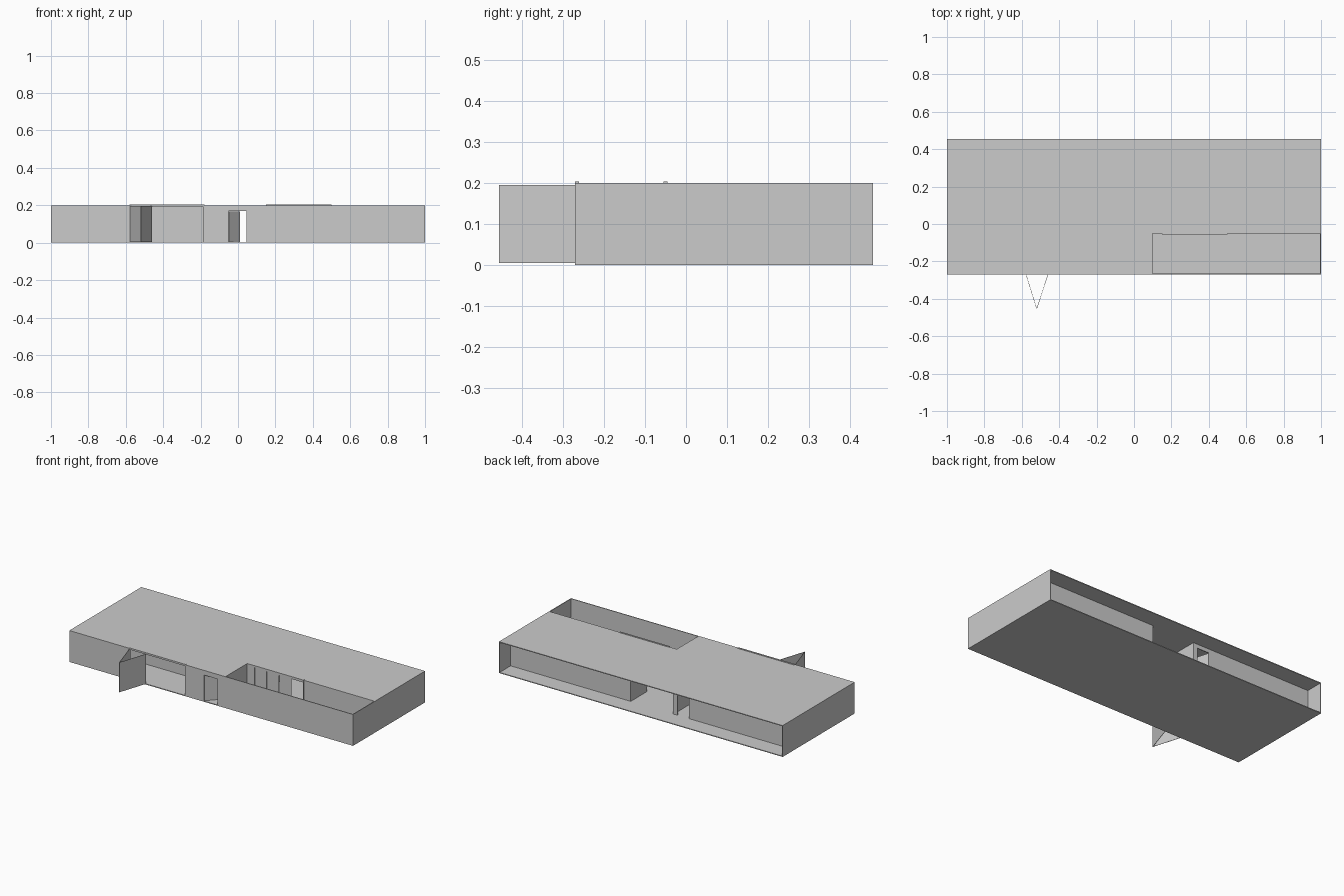
import bpy
import bmesh
import math
from mathutils import Matrix, Vector

default = bpy.data.objects.get("Cube")
if default:
    bpy.data.objects.remove(default)

# One plain colour for the whole building
grey = bpy.data.materials.new("plain grey")
grey.use_nodes = True
colour = (0.6, 0.6, 0.6, 1)
grey.diffuse_color = colour
grey.node_tree.nodes["Principled BSDF"].inputs["Base Color"].default_value = colour

T = 0.005            # thickness of walls and slabs
TOP = 0.2            # roof height
FRONT, BACK = -0.27, 0.455
INNER, RECESS = -0.05, 0.34
YARD = 0.1           # courtyard starts here and runs to the left end


def add_boxes(name, boxes):
    """One object from boxes given as (low corner, high corner)."""
    bm = bmesh.new()
    for low, high in boxes:
        low, high = Vector(low), Vector(high)
        size = high - low
        m = Matrix.Translation((low + high) / 2) @ Matrix.Diagonal((*size, 1))
        bmesh.ops.create_cube(bm, size=1, matrix=m)
    mesh = bpy.data.meshes.new(name)
    bm.to_mesh(mesh)
    bm.free()
    mesh.materials.append(grey)
    ob = bpy.data.objects.new(name, mesh)
    bpy.context.collection.objects.link(ob)
    return ob


def wall(name, along, at, start, end, openings=()):
    """Straight wall from floor to ceiling, with (start, end, head) openings."""
    spans, cursor = [], start
    for a, b, head in openings:
        spans.append((cursor, a, T))
        if head < TOP - T:
            spans.append((a, b, head))
        cursor = b
    spans.append((cursor, end, T))
    boxes = []
    for a, b, z in spans:
        if along == "x":
            boxes.append(((a, at, z), (b, at + T, TOP - T)))
        else:
            boxes.append(((at, a, z), (at + T, b, TOP - T)))
    return add_boxes(name, boxes)


def leaf(name, start, end, low, high):
    """Thin upright door leaf between two plan points."""
    start, end = Vector(start), Vector(end)
    d = end - start
    ob = add_boxes(name, [((0, -0.001, low), (d.length, 0.001, high))])
    ob.location = (start.x, start.y, 0)
    ob.rotation_euler.z = math.atan2(d.y, d.x)
    return ob


# Slabs: full floor, roof with the courtyard left open
add_boxes("floor", [((-1, FRONT, 0), (1, BACK, T))])
add_boxes("roof", [
    ((-1, INNER, TOP - T), (1, BACK, TOP)),
    ((-1, FRONT, TOP - T), (YARD, INNER, TOP)),
])

# Outer walls
wall("front_wall", "x", FRONT, -1, 1,
     [(-0.58, -0.18, TOP), (-0.05, 0.045, 0.17)])
wall("left_end_wall", "y", 1 - T, FRONT, BACK)
wall("right_end_wall", "y", -1, FRONT, BACK)
add_boxes("courtyard_wall_caps", [
    ((YARD, FRONT, TOP - T), (1, FRONT + T, TOP)),
    ((1 - T, FRONT, TOP - T), (1, INNER, TOP)),
])

# Walls set back behind the rear porches
wall("rear_wall_left", "x", RECESS, 0.148, 1 - T)
wall("rear_wall_right", "x", RECESS, -1 + T, -0.15, [(-0.262, -0.18, 0.17)])

# Inner walls
wall("courtyard_side_wall", "y", YARD - T, FRONT + T, INNER)
wall("courtyard_back_wall", "x", INNER, YARD, 1 - T, [(0.15, 0.5, 0.185)])
wall("inner_wall_right", "x", INNER, -1 + T, -0.155)
wall("hall_wall_left", "y", 0.148, 0.18, RECESS)
wall("hall_wall_right", "y", -0.155, FRONT + T, RECESS, [(0.08, 0.15, 0.17)])

# Folding door standing out from the front opening
leaf("folding_leaf_outer", (-0.577, FRONT), (-0.52, -0.454), T, TOP - T)
leaf("folding_leaf_inner", (-0.52, -0.454), (-0.46, FRONT), T, TOP - T)

# Swung doors
leaf("front_door", (-0.05, FRONT + T), (0.01, -0.2), T, 0.168)
leaf("hall_door", (-0.155, 0.08), (-0.25, 0.105), T, 0.168)
leaf("rear_door", (-0.262, RECESS), (-0.24, 0.26), T, 0.168)

# Courtyard door panels, the last bay left open
for i in range(3):
    a = 0.15 + i * 0.0875
    leaf("courtyard_panel", (a + 0.002, INNER + 0.0025),
         (a + 0.0855, INNER + 0.0025), T, 0.185)

# Slim head and side frames around the two wide openings
for name, a, b, y in (("front_opening_frame", -0.58, -0.18, FRONT),
                      ("courtyard_opening_frame", 0.15, 0.5, INNER - T)):
    add_boxes(name, [
        ((a, y, TOP - 0.008), (b, y + 0.01, TOP + 0.003)),
        ((a, y, T), (a + 0.004, y + 0.01, TOP - 0.008)),
        ((b - 0.004, y, T), (b, y + 0.01, TOP - 0.008)),
    ])
